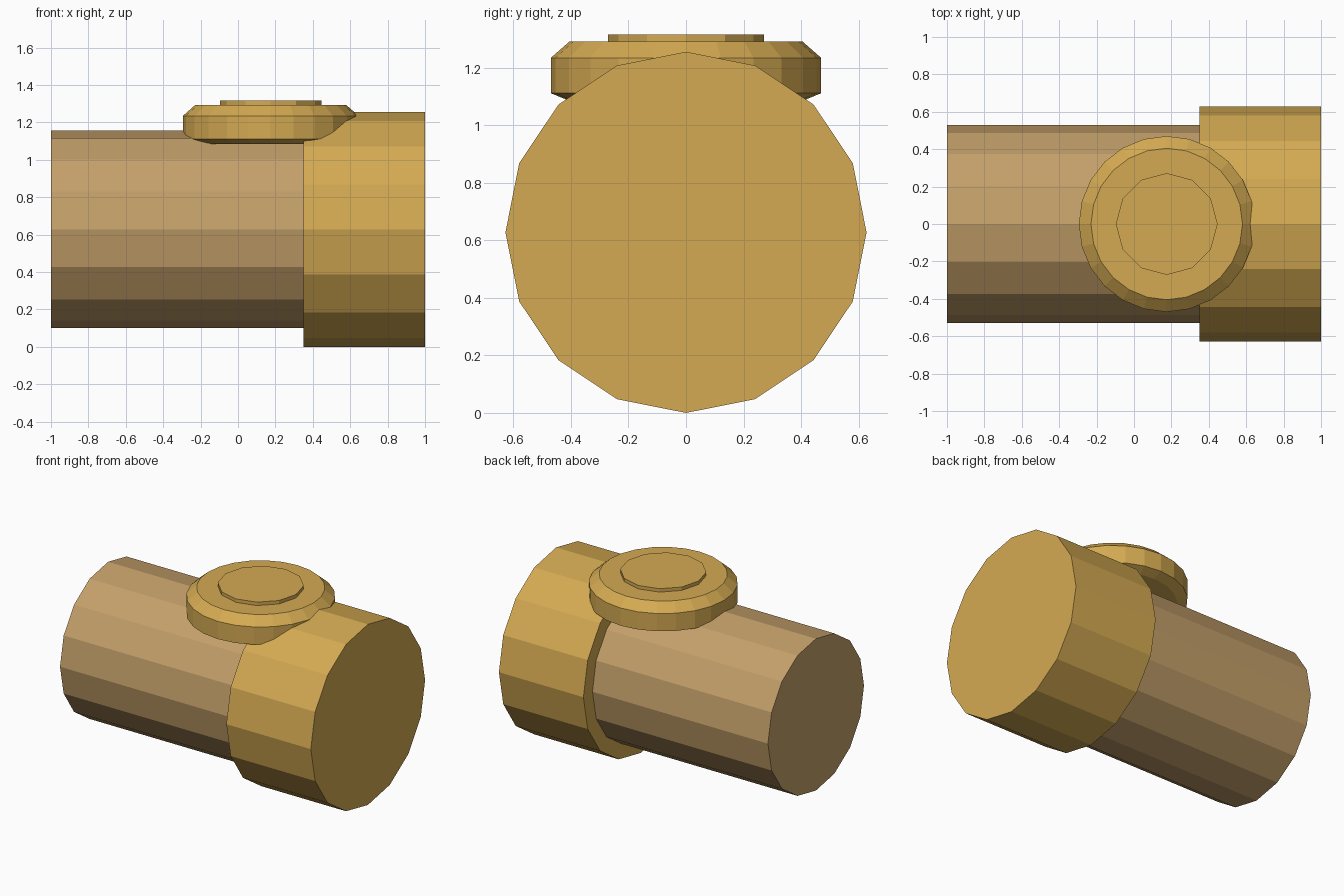
import bpy
import bmesh
from math import pi
from mathutils import Matrix

cube = bpy.data.objects.get("Cube")
if cube:
    bpy.data.objects.remove(cube, do_unlink=True)


def make_material(name, color):
    mat = bpy.data.materials.new(name)
    mat.use_nodes = True
    mat.diffuse_color = color
    mat.node_tree.nodes["Principled BSDF"].inputs["Base Color"].default_value = color
    return mat


def lathe(name, sides, profile, matrix, mat):
    """Closed, flat-shaded turned solid from (radius, height) pairs."""
    bm = bmesh.new()
    rings = []
    for radius, height in profile:
        ring = bmesh.ops.create_circle(bm, segments=sides, radius=radius)["verts"]
        for v in ring:
            v.co.z = height
        rings.append(ring)
    for low, high in zip(rings, rings[1:]):
        for i in range(sides):
            j = (i + 1) % sides
            bm.faces.new((low[i], low[j], high[j], high[i]))
    bm.faces.new(rings[0])
    bm.faces.new(rings[-1])
    bmesh.ops.recalc_face_normals(bm, faces=bm.faces)
    bm.transform(matrix)
    mesh = bpy.data.meshes.new(name)
    bm.to_mesh(mesh)
    bm.free()
    mesh.materials.append(mat)
    obj = bpy.data.objects.new(name, mesh)
    bpy.context.collection.objects.link(obj)
    return obj


gold = make_material("gold", (0.658, 0.402, 0.084, 1))
tan = make_material("tan", (0.552, 0.352, 0.144, 1))

# Horizontal body and its wider end collar share one axis along x
axis = Matrix.Translation((0, 0, 0.628)) @ Matrix.Rotation(pi / 2, 4, "Y")
lathe("barrel", 16, [(0.528, -1), (0.528, 0.36)], axis, tan)
lathe("end_collar", 16, [(0.628, 0.35), (0.628, 1)], axis, gold)

# Bevelled round lid sunk into the top, with a raised centre plate
lid = Matrix.Translation((0.175, 0, 0))
lathe("lid", 24, [(0.405, 1.085), (0.47, 1.112), (0.47, 1.235), (0.405, 1.292)], lid, gold)
lathe("lid_plate", 12, [(0.272, 1.28), (0.272, 1.316)], lid, gold)
